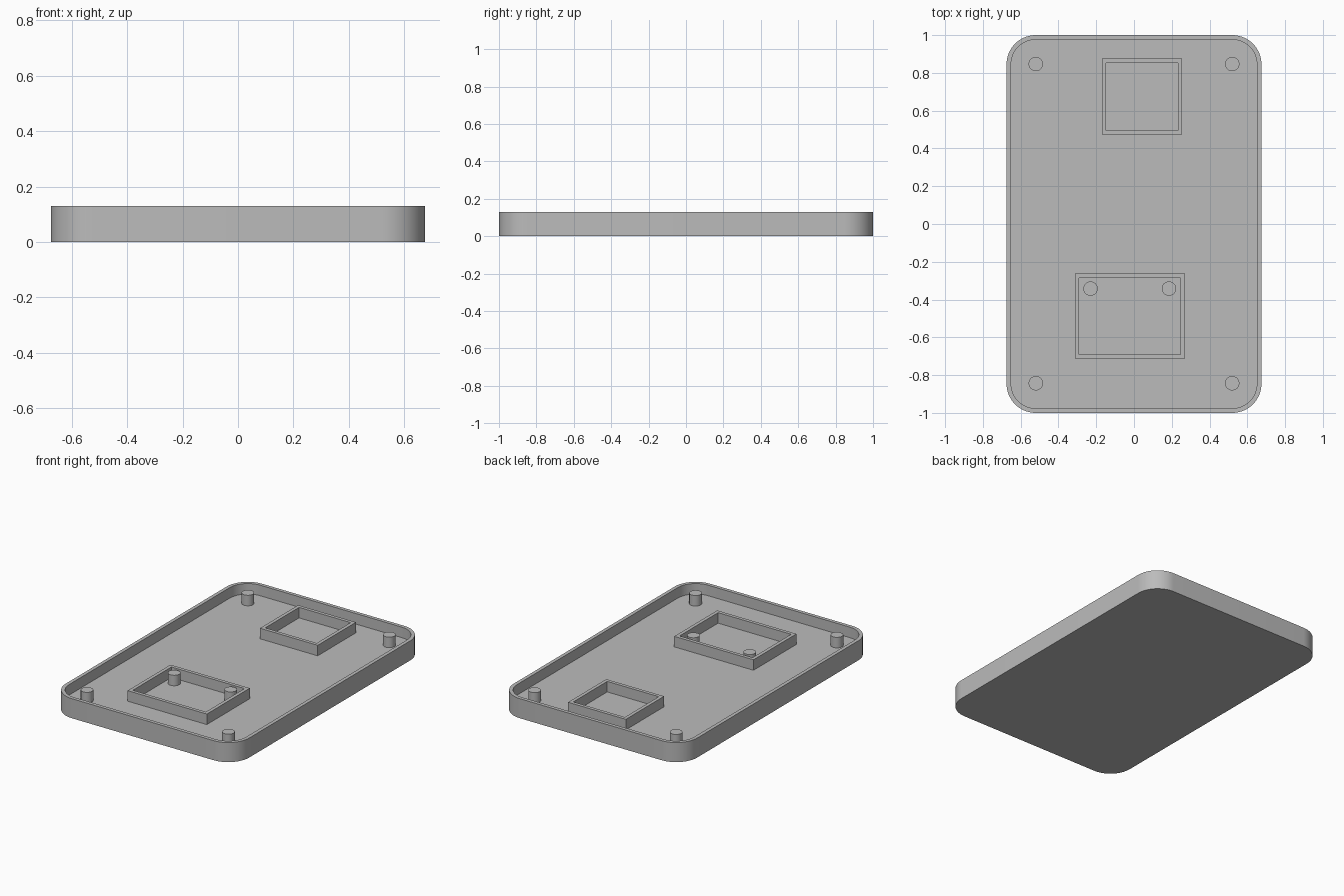
import bpy, bmesh, math

if "Cube" in bpy.data.objects:
    bpy.data.objects.remove(bpy.data.objects["Cube"], do_unlink=True)

HEIGHT, FLOOR, WALL = 0.13, 0.06, 0.024
WIDTH, DEPTH, RADIUS = 1.35, 2.0, 0.155

grey = bpy.data.materials.new("plain grey")
grey.use_nodes = True
colour = (0.5, 0.5, 0.5, 1)
grey.diffuse_color = colour
grey.node_tree.nodes["Principled BSDF"].inputs["Base Color"].default_value = colour


def outline(cx, cy, w, d, r, steps=16):
    """Counter-clockwise rectangle, with rounded corners if r > 0."""
    points = []
    for i, (sx, sy) in enumerate([(1, 1), (-1, 1), (-1, -1), (1, -1)]):
        x, y = cx + sx * (w / 2 - r), cy + sy * (d / 2 - r)
        for k in range(steps + 1 if r else 1):
            a = math.pi / 2 * (i + k / steps)
            points.append((x + r * math.cos(a), y + r * math.sin(a)))
    return points


def circle(cx, cy, r, sides=32):
    angles = [2 * math.pi * k / sides for k in range(sides)]
    return [(cx + r * math.cos(a), cy + r * math.sin(a)) for a in angles]


def loft(name, rings, cap_start=False, cap_end=False):
    """Skin a list of (outline, z) rings and cap the chosen ends."""
    bm = bmesh.new()
    loops = [[bm.verts.new((x, y, z)) for x, y in pts] for pts, z in rings]
    for a, b in zip(loops, loops[1:]):
        n = len(a)
        for i in range(n):
            j = (i + 1) % n
            bm.faces.new((a[i], a[j], b[j], b[i]))
    if cap_start:
        bm.faces.new(loops[0][::-1])
    if cap_end:
        bm.faces.new(loops[-1])
    mesh = bpy.data.meshes.new(name)
    bm.to_mesh(mesh)
    bm.free()
    mesh.materials.append(grey)
    obj = bpy.data.objects.new(name, mesh)
    bpy.context.collection.objects.link(obj)
    bpy.ops.object.select_all(action="DESELECT")
    obj.select_set(True)
    bpy.context.view_layer.objects.active = obj
    bpy.ops.object.shade_smooth_by_angle(angle=math.radians(30))


# Tray: rounded shell with a raised rim and a thick floor
outer = outline(0, 0, WIDTH, DEPTH, RADIUS)
inner = outline(0, 0, WIDTH - 2 * WALL, DEPTH - 2 * WALL, RADIUS - WALL)
loft("tray", [(outer, 0), (outer, HEIGHT), (inner, HEIGHT), (inner, FLOOR)],
     cap_start=True, cap_end=True)


# Rectangular frames standing on the floor
def frame(name, x0, x1, y0, y1, t=0.023):
    cx, cy, w, d = (x0 + x1) / 2, (y0 + y1) / 2, x1 - x0, y1 - y0
    out = outline(cx, cy, w, d, 0)
    ins = outline(cx, cy, w - 2 * t, d - 2 * t, 0)
    loft(name, [(out, FLOOR), (out, HEIGHT), (ins, HEIGHT), (ins, FLOOR)])


frame("back_frame", -0.17, 0.255, 0.473, 0.875)
frame("front_frame", -0.313, 0.27, -0.713, -0.262)


# Round posts: four at the corners, two inside the front frame
def post(name, x, y):
    ring = circle(x, y, 0.038)
    loft(name, [(ring, FLOOR), (ring, HEIGHT)], cap_end=True)


for side, x in (("left", 0.52), ("right", -0.52)):
    for end, y in (("front", -0.843), ("back", 0.847)):
        post(f"{end}_{side}_post", x, y)
post("frame_left_post", 0.185, -0.342)
post("frame_right_post", -0.23, -0.342)
